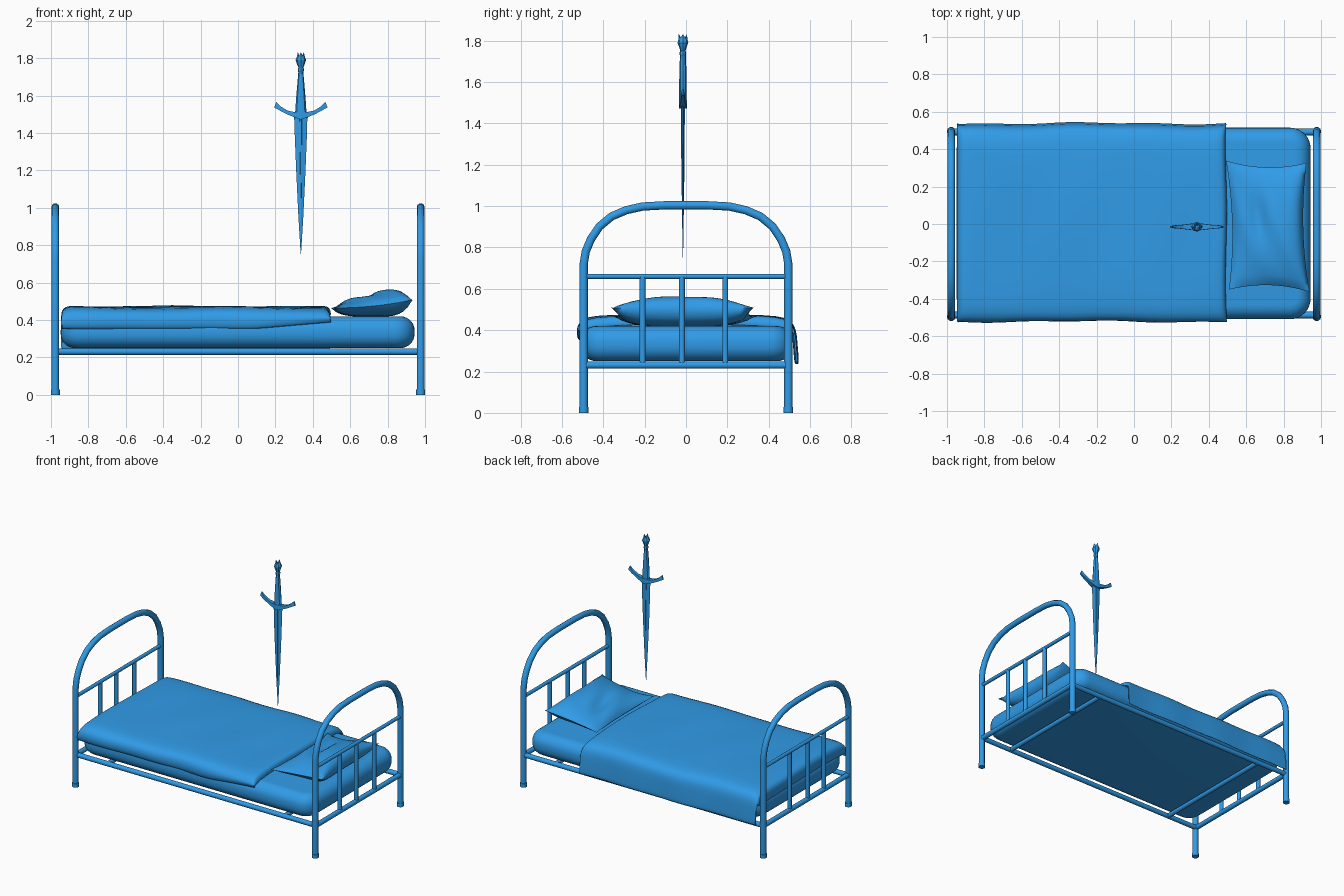
import bpy, bmesh
from math import sin, cos, pi, radians, exp
from mathutils import Vector

if "Cube" in bpy.data.objects:
    bpy.data.objects.remove(bpy.data.objects["Cube"])

blue = bpy.data.materials.new("blue")
blue.diffuse_color = (0.03, 0.33, 0.8, 1)
blue.use_nodes = True
blue.node_tree.nodes["Principled BSDF"].inputs["Base Color"].default_value = blue.diffuse_color


def finish(name, bm, angle=None, recalc=True):
    if recalc:
        bmesh.ops.recalc_face_normals(bm, faces=bm.faces)
    me = bpy.data.meshes.new(name)
    bm.to_mesh(me)
    bm.free()
    me.materials.append(blue)
    ob = bpy.data.objects.new(name, me)
    bpy.context.collection.objects.link(ob)
    if angle:
        smooth(ob, angle)
    return ob


def select(ob):
    bpy.ops.object.select_all(action='DESELECT')
    ob.select_set(True)
    bpy.context.view_layer.objects.active = ob


def smooth(ob, angle):
    select(ob)
    bpy.ops.object.shade_smooth_by_angle(angle=radians(angle))


def tube(name, pts, r):
    cu = bpy.data.curves.new(name, 'CURVE')
    cu.dimensions = '3D'
    cu.bevel_depth, cu.bevel_resolution, cu.use_fill_caps = r, 3, True
    cu.materials.append(blue)
    sp = cu.splines.new('POLY')
    sp.points.add(len(pts) - 1)
    for p, c in zip(sp.points, pts):
        p.co = (*c, 1)
    ob = bpy.data.objects.new(name, cu)
    bpy.context.collection.objects.link(ob)
    select(ob)
    bpy.ops.object.convert(target='MESH')
    smooth(bpy.context.object, 40)


def loft(name, rings, angle=None):
    bm = bmesh.new()
    vs = [[bm.verts.new(p) for p in ring] for ring in rings]
    n = len(vs[0])
    for a, b in zip(vs, vs[1:]):
        for i in range(n):
            bm.faces.new((a[i], a[(i + 1) % n], b[(i + 1) % n], b[i]))
    bm.faces.new(vs[0])
    bm.faces.new(vs[-1])
    return finish(name, bm, angle)


# bed ends: arched tube, feet, rails and bars
half = [(0.495, 0.02), (0.495, 0.72), (0.485, 0.78), (0.46, 0.84), (0.42, 0.90),
        (0.36, 0.95), (0.29, 0.98), (0.21, 0.998), (0.1, 1.004)]
arch = half + [(-y, z) for y, z in reversed(half)]
for end, x in (("foot", -0.977), ("head", 0.977)):
    tube(end + "_arch", [(x, y, z) for y, z in arch], 0.021)
    tube(end + "_upper_rail", [(x, -0.49, 0.66), (x, 0.49, 0.66)], 0.013)
    tube(end + "_lower_rail", [(x, -0.49, 0.231), (x, 0.49, 0.231)], 0.018)
    for y in (-0.21, -0.02, 0.19):
        tube(end + "_bar", [(x, y, 0.231), (x, y, 0.66)], 0.015)
    for y in (-0.495, 0.495):
        tube(end + "_foot_cap", [(x, y, 0), (x, y, 0.028)], 0.024)

# side rails and cross supports
for y in (-0.487, 0.492):
    tube("side_rail", [(-0.977, y, 0.231), (0.977, y, 0.231)], 0.018)
for x in (-0.72, 0.72):
    tube("cross_support", [(x, -0.49, 0.231), (x, 0.49, 0.231)], 0.017)

# mattress
bm = bmesh.new()
bmesh.ops.create_cube(bm, size=1)
for v in bm.verts:
    v.co = (v.co.x * 1.892, v.co.y * 1.024, v.co.z * 0.17)
    v.co += Vector((-0.002, 0.003, 0.335))
up = [e for e in bm.edges if abs(e.verts[0].co.z - e.verts[1].co.z) > 0.1]
bmesh.ops.bevel(bm, geom=up, offset=0.11, segments=8, profile=0.5, affect='EDGES')
rim = [e for e in bm.edges if abs(e.verts[0].co.z - e.verts[1].co.z) < 0.01]
bmesh.ops.bevel(bm, geom=rim, offset=0.076, segments=7, profile=0.5, affect='EDGES')
finish("mattress", bm, 40)

# blanket: draped sheet with soft folds, longer at the back
section = [(-0.509, 0.35), (-0.523, 0.375), (-0.522, 0.42), (-0.50, 0.450), (-0.45, 0.467),
           (-0.3, 0.472), (-0.1, 0.474), (0.1, 0.474), (0.3, 0.472), (0.45, 0.466),
           (0.505, 0.447), (0.527, 0.405), (0.532, 0.35), (0.537, 0.29), (0.541, 0.235)]
xs = [(-0.943, -0.1), (-0.947, -0.055), (-0.942, -0.025), (-0.925, -0.008)]
xs += [(-0.9 + 1.35 * i / 26, 0) for i in range(27)]
xs += [(0.475, -0.004), (0.49, -0.018), (0.496, -0.05)]
bm = bmesh.new()
grid = []
for x, drop in xs:
    row = []
    for y, z in section:
        top = max(0, min(1, (z - 0.38) / 0.08))
        head = max(0, min(1, (x - 0.1) / 0.4))
        if z > 0.4:
            z += drop * top
        elif y < 0:
            z += 0.035 * head * (1 - top)
        z += top * (0.004 * sin(7.5 * x + 5 * y + 4) + 0.003 * sin(13 * x - 6 * y) * cos(4 * y))
        bulge = 0.004 * sin(6 * x + (0 if y < 0 else 3)) + 0.003 * sin(14 * x)
        wave = 0.006 * sin(9 * y + 1) * head ** 4
        if abs(y) > 0.5:
            y += bulge * (1 if y > 0 else -1)
        row.append(bm.verts.new((x + wave, y, z)))
    grid.append(row)
for a, b in zip(grid, grid[1:]):
    for j in range(len(section) - 1):
        bm.faces.new((a[j], b[j], b[j + 1], a[j + 1]))
blanket = finish("blanket", bm, 60, recalc=False)
mod = blanket.modifiers.new("thickness", 'SOLIDIFY')
mod.thickness, mod.offset = 0.01, -1
mod = blanket.modifiers.new("soften", 'SUBSURF')
mod.levels = mod.render_levels = 1

# pillow: two puffed sheets sharing a pinched rim
N = 24
bm = bmesh.new()
for side in (1, -1):
    rows = []
    for i in range(N + 1):
        row = []
        for j in range(N + 1):
            u, v = 2 * i / N - 1, 2 * j / N - 1
            puff = max(0, (1 - u ** 4) * (1 - v ** 4)) ** 0.6
            x = 0.715 + u * (0.215 - 0.025 * (1 - v * v)) - 0.008 * v
            y = -0.012 + v * (0.345 - 0.03 * (1 - u * u)) - 0.006 * u
            z = 0.475 + 0.022 * u + 0.012 * u * u * v * v
            if side > 0:
                h = 0.052 + 0.02 * u + 0.018 * cos(2.2 * v)
                dent = 0.028 * exp(-((u + 0.25) / 0.25) ** 2 - ((v - 0.15 + 0.3 * u) / 0.45) ** 2)
                z += puff * (h - dent + 0.003 * sin(7 * u + 6 * v))
            else:
                z += puff * (0.418 - z)
            row.append(bm.verts.new((x, y, z)))
        rows.append(row)
    for a, b in zip(rows, rows[1:]):
        for j in range(N):
            bm.faces.new((a[j], b[j], b[j + 1], a[j + 1]))
bmesh.ops.remove_doubles(bm, verts=bm.verts, dist=0.0005)
finish("pillow", bm, 70)

# dagger, hanging point down
DX, DY = 0.336, -0.015


def ring(z, rx, ry, n=8):
    return [(DX + rx * cos(2 * pi * i / n), DY + ry * sin(2 * pi * i / n), z) for i in range(n)]


# blade: diamond section with a raised centre rib
loft("blade", [ring(z, w, t, 4) for z, w, t in (
    (0.752, 0.001, 0.001), (0.95, 0.013, 0.004), (1.2, 0.025, 0.006),
    (1.4, 0.033, 0.007), (1.46, 0.034, 0.007), (1.5, 0.04, 0.008))])
loft("blade_rib", [ring(0.8, 0.001, 0.002, 6), ring(1.2, 0.005, 0.009, 6), ring(1.49, 0.009, 0.011, 6)])

# guard: swept crosspiece with flared tips and a centre block
guard = [(0, 1.494, 0.022, 0.02), (0.035, 1.5, 0.014, 0.016), (0.075, 1.512, 0.010, 0.011),
         (0.11, 1.532, 0.011, 0.009), (0.137, 1.553, 0.016, 0.004)]
guard = [(-x, z, h, d) for x, z, h, d in reversed(guard[1:])] + guard
rings = []
for x, z, h, d in guard:
    lean = 0.35 * h * (1 if x > 0 else -1 if x < 0 else 0)
    rings.append([(DX + x - lean, DY - d, z + h * 0.8), (DX + x - lean, DY + d, z + h * 0.8),
                  (DX + x + lean, DY + d, z - h), (DX + x + lean, DY - d, z - h)])
loft("guard", rings)

# grip with collar
loft("grip", [ring(1.48, 0.033, 0.018), ring(1.53, 0.029, 0.018), ring(1.59, 0.025, 0.018),
              ring(1.66, 0.019, 0.017), ring(1.73, 0.013, 0.014)], 40)
loft("collar", [ring(1.725, 0.013, 0.014), ring(1.733, 0.016, 0.016),
                ring(1.743, 0.016, 0.016), ring(1.752, 0.012, 0.012)], 40)

# pommel: bud shape with a crown of points
top = [(x, y, z + (0.022 if i % 2 == 0 else 0)) for i, (x, y, z) in enumerate(ring(1.81, 0.016, 0.02))]
loft("pommel", [ring(1.748, 0.012, 0.012), ring(1.768, 0.021, 0.018), ring(1.79, 0.028, 0.026),
                ring(1.806, 0.022, 0.022), top, ring(1.808, 0.008, 0.008)])
